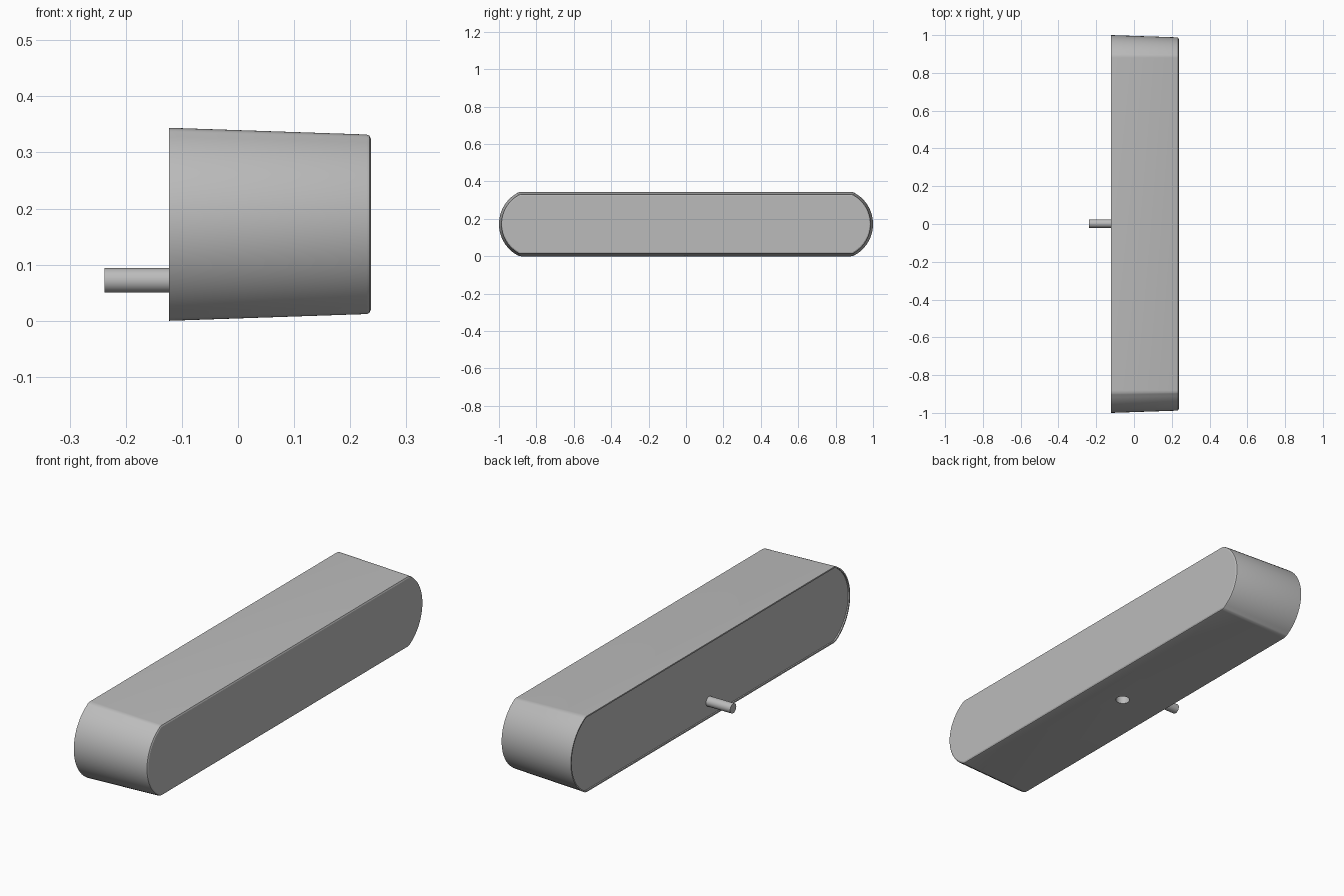
import bpy, bmesh, math

cube = bpy.data.objects.get("Cube")
if cube:
    bpy.data.objects.remove(cube, do_unlink=True)

MID_Z = 0.172
BACK_X, FRONT_X = -0.123, 0.237


def make_material(name, rgb):
    mat = bpy.data.materials.new(name)
    mat.use_nodes = True
    mat.diffuse_color = (*rgb, 1)
    mat.node_tree.nodes["Principled BSDF"].inputs["Base Color"].default_value = (*rgb, 1)
    return mat


grey = make_material("satin grey", (0.5, 0.5, 0.5))


def arc(cy, cz, radius, start, end, steps):
    angles = [start + (end - start) * i / steps for i in range(steps + 1)]
    return [(cy + radius * math.cos(a), cz + radius * math.sin(a)) for a in angles]


def outline(inset):
    """Long bar section with bowed ends and filleted corners, shrunk by inset."""
    fillet_y, fillet_z = 0.88, 0.122
    bow_y, bow_r, fillet_r = 0.81, 0.19, 0.05
    join = math.atan2(fillet_z, fillet_y - bow_y)
    quarter = arc(bow_y, 0, bow_r - inset, 0, join, 12)
    quarter += arc(fillet_y, fillet_z, fillet_r - inset, join, math.pi / 2, 6)[1:]
    half = quarter + [(-y, z) for y, z in reversed(quarter)]
    return half + [(y, -z) for y, z in reversed(half[1:-1])]


def finish(obj):
    obj.data.materials.clear()
    obj.data.materials.append(grey)
    bpy.ops.object.select_all(action="DESELECT")
    obj.select_set(True)
    bpy.context.view_layer.objects.active = obj
    bpy.ops.object.shade_smooth_by_angle(angle=math.radians(25))


def cylinder(name, radius, depth, location, rotation=(0, 0, 0)):
    bpy.ops.mesh.primitive_cylinder_add(vertices=32, radius=radius, depth=depth,
                                        location=location, rotation=rotation)
    obj = bpy.context.object
    obj.name = name
    return obj


# Tapered body: shallow recessed back, drafted sides, softened front edge
stations = [(BACK_X + 0.006, 0.006), (BACK_X, 0.006), (BACK_X, 0),
            (FRONT_X - 0.008, 0.012), (FRONT_X - 0.003, 0.014), (FRONT_X, 0.02)]
bm = bmesh.new()
rings = [[bm.verts.new((x, y, z + MID_Z)) for y, z in outline(inset)]
         for x, inset in stations]
for a, b in zip(rings, rings[1:]):
    for i in range(len(a)):
        j = (i + 1) % len(a)
        bm.faces.new((a[i], a[j], b[j], b[i]))
bm.faces.new(rings[0])
bm.faces.new(rings[-1])
bmesh.ops.recalc_face_normals(bm, faces=bm.faces)
mesh = bpy.data.meshes.new("body")
bm.to_mesh(mesh)
bm.free()
body = bpy.data.objects.new("body", mesh)
bpy.context.collection.objects.link(body)
body.data.materials.append(grey)

# Round outlet hole in the underside
cutter = cylinder("outlet_cutter", 0.03, 0.2, (0.065, 0, 0))
cutter.hide_render = True
cut = body.modifiers.new("outlet", "BOOLEAN")
cut.operation = "DIFFERENCE"
cut.solver = "EXACT"
cut.object = cutter
bpy.context.view_layer.objects.active = body
bpy.ops.object.modifier_apply(modifier=cut.name)
bpy.data.objects.remove(cutter, do_unlink=True)
finish(body)

# Inlet peg on the back
peg = cylinder("inlet_peg", 0.022, 0.13, (-0.173, 0.002, 0.072), (0, math.pi / 2, 0))
finish(peg)
